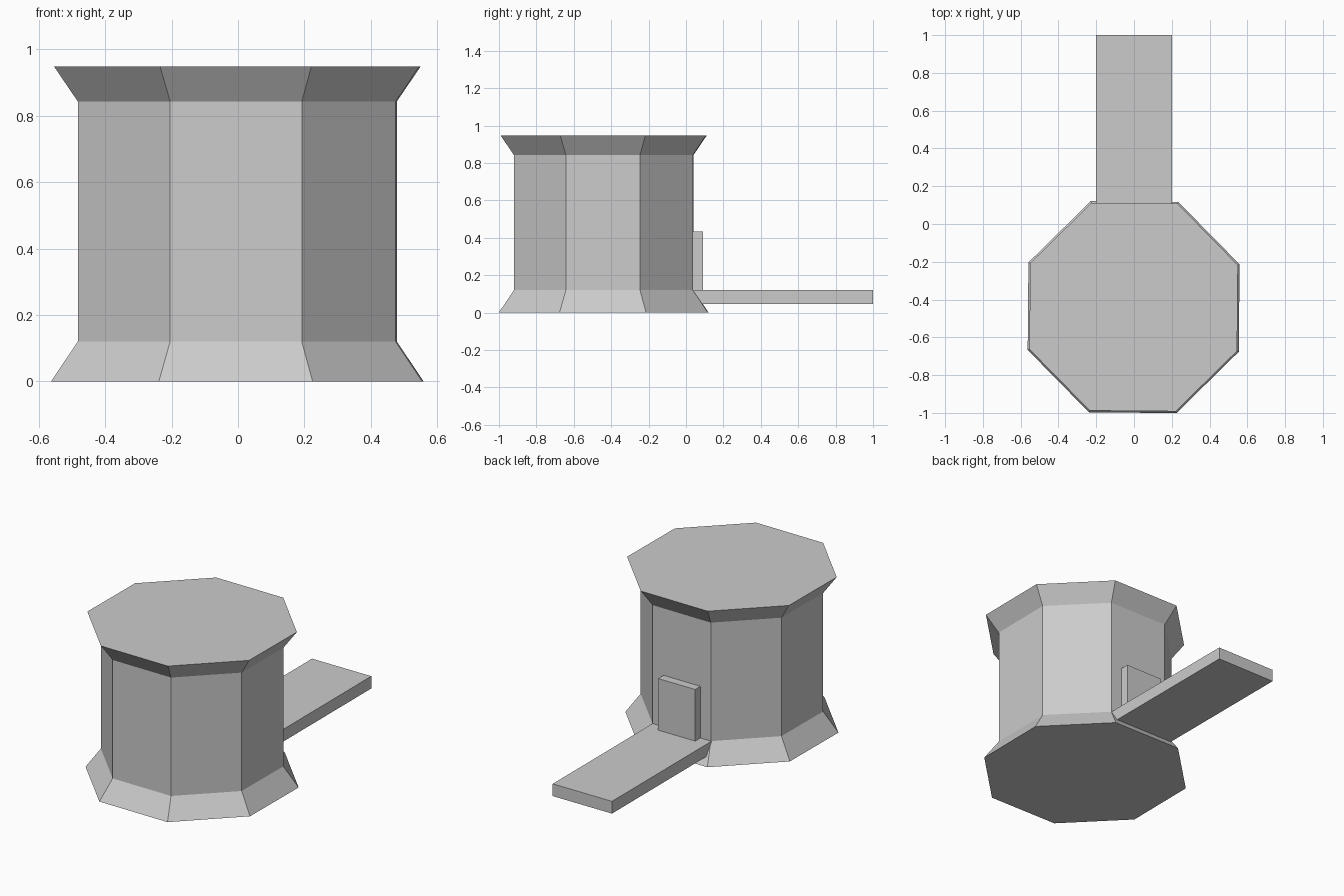
import bpy, bmesh
from math import cos, sin, radians

old = bpy.data.objects.get("Cube")
if old:
    bpy.data.objects.remove(old, do_unlink=True)

# Single stone colour
stone = bpy.data.materials.new("light_grey_stone")
stone.use_nodes = True
grey = (0.6, 0.6, 0.6, 1)
stone.diffuse_color = grey
stone.node_tree.nodes["Principled BSDF"].inputs["Base Color"].default_value = grey


def make_object(name, bm):
    bmesh.ops.recalc_face_normals(bm, faces=bm.faces)
    mesh = bpy.data.meshes.new(name)
    bm.to_mesh(mesh)
    bm.free()
    mesh.materials.append(stone)
    obj = bpy.data.objects.new(name, mesh)
    bpy.context.collection.objects.link(obj)
    return obj


def box(name, low, high):
    bm = bmesh.new()
    bmesh.ops.create_cube(bm, size=1)
    for v in bm.verts:
        v.co = [b if c > 0 else a for c, a, b in zip(v.co, low, high)]
    return make_object(name, bm)


def tower(name, profile, centre, sides=8, turn=0.0):
    """Stack polygon rings given as (radius, height) and cap both ends."""
    bm = bmesh.new()
    angles = [radians(turn + 360 * (i + 0.5) / sides) for i in range(sides)]
    rings = [[bm.verts.new((centre[0] + r * cos(a), centre[1] + r * sin(a), z))
              for a in angles] for r, z in profile]
    for lower, upper in zip(rings, rings[1:]):
        for i in range(sides):
            j = (i + 1) % sides
            bm.faces.new((lower[i], lower[j], upper[j], upper[i]))
    bm.faces.new(rings[0])
    bm.faces.new(rings[-1])
    return make_object(name, bm)


# Octagonal tower with flared foot and flared top
tower("tower", [(0.605, 0), (0.518, 0.12), (0.518, 0.843), (0.595, 0.948)],
      centre=(-0.002, -0.44), turn=-0.5)

# Door slab on the back wall and the walkway leading to it
box("door", (-0.125, 0.0, 0.12), (0.125, 0.09, 0.435))
box("walkway", (-0.2, 0.03, 0.045), (0.2, 1.0, 0.12))
